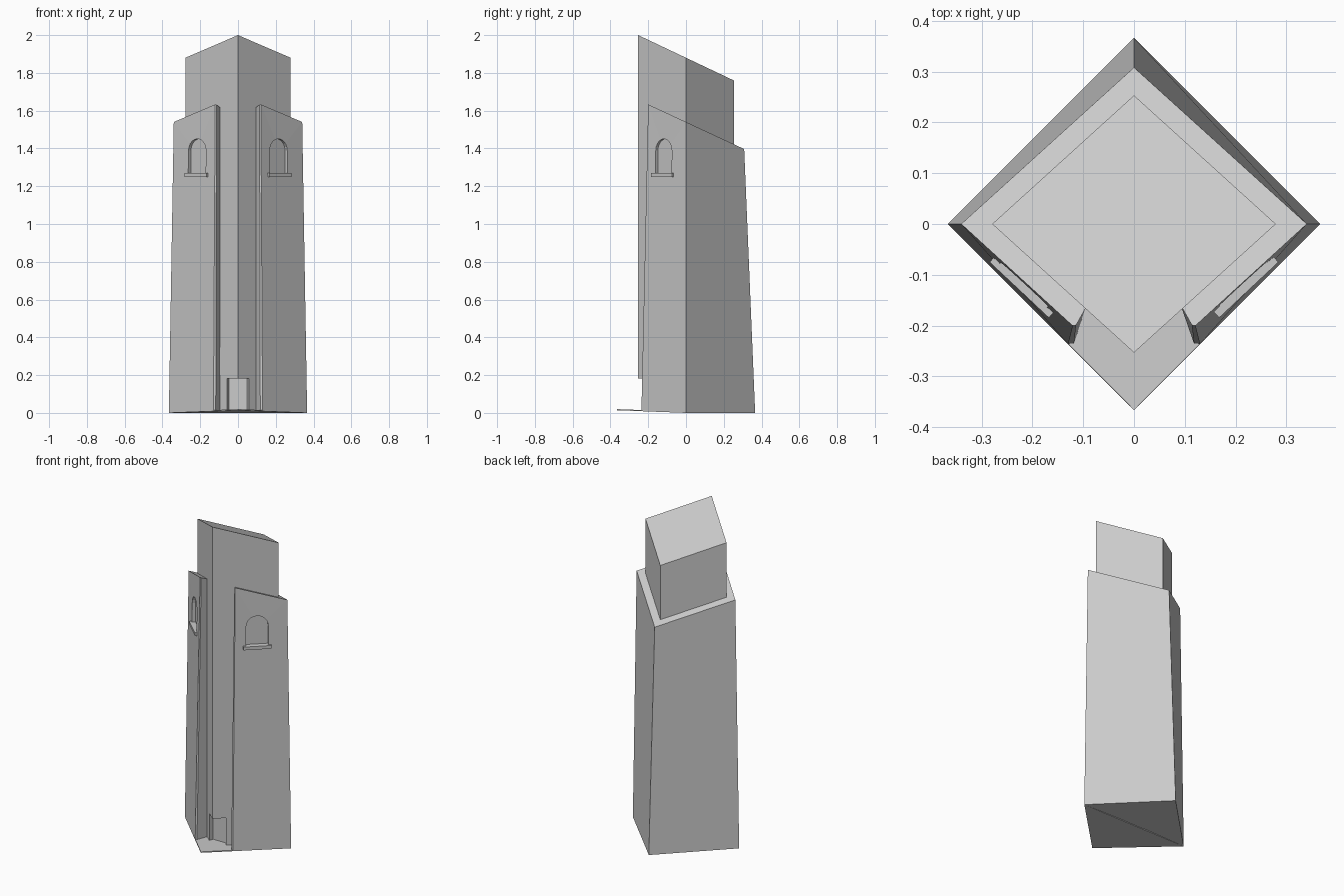
import bpy, bmesh, math
from mathutils import Vector

if "Cube" in bpy.data.objects:
    bpy.data.objects.remove(bpy.data.objects["Cube"])


def loft(name, bottom, top):
    """Closed solid between two matching rings of 3D points."""
    bm = bmesh.new()
    lo = [bm.verts.new(p) for p in bottom]
    hi = [bm.verts.new(p) for p in top]
    n = len(lo)
    bm.faces.new(lo[::-1])
    bm.faces.new(hi)
    for i in range(n):
        j = (i + 1) % n
        bm.faces.new((lo[i], lo[j], hi[j], hi[i]))
    bmesh.ops.recalc_face_normals(bm, faces=bm.faces)
    me = bpy.data.meshes.new(name)
    bm.to_mesh(me)
    bm.free()
    ob = bpy.data.objects.new(name, me)
    bpy.context.collection.objects.link(ob)
    return ob


def mirrored(pts):
    """Extend a right-hand half outline to the left side."""
    return pts + [(-x, y) for x, y in reversed(pts) if x != 0]


def base_z(y):
    return 0.014 * max(0.0, -y) / 0.366


# Tapered outer shell, open at the front corner, with a sloping roof
low = mirrored([(0, 0.366), (0.366, 0), (0.13, -0.236), (0.118, -0.235), (0.094, -0.160), (0.04, -0.12)])
high = mirrored([(0, 0.308), (0.340, 0), (0.121, -0.200), (0.114, -0.199), (0.092, -0.160), (0.04, -0.12)])
shell = loft("outer_shell",
             [(x, y, base_z(y)) for x, y in low],
             [(x, y, 1.54 - 0.465 * y) for x, y in high])

# Inner core: upper diamond shaft with a sloping top
diamond = [(0, -0.253), (0.279, 0), (0, 0.253), (-0.279, 0)]
loft("core_shaft", [(x, y, 0.183) for x, y in diamond],
     [(x, y, 1.88 - 0.474 * y) for x, y in diamond])

# Core foot with the recessed doorway under the front corner
foot = mirrored([(0, 0.253), (0.279, 0), (0.057, -0.2013), (0.048, -0.175)])
loft("core_foot_doorway", [(x, y, 0.012) for x, y in foot],
     [(x, y, 0.183) for x, y in foot])

# Thin entrance floor, tilted up towards the front corner
tri = [(0.366, 0), (0, -0.366), (-0.366, 0)]
loft("entrance_floor", [(x, y, base_z(y)) for x, y in tri],
     [(x * 0.995, y, 0.006 + base_z(y)) for x, y in tri])

# Arched window niches and sills on both front faces
for side, s in (("right", 1), ("left", -1)):
    a, b = 0.345, 0.324
    u = Vector((s * a, b, 0)).normalized()
    n = Vector((s * b, -a, 0)).normalized()
    centre = Vector((s * 0.217, -b * (1 - 0.217 / a), 0))

    def place(du, z, dn):
        return centre + u * du + n * dn + Vector((0, 0, z))

    r = 0.063
    arch = [(-r, 1.262), (r, 1.262)] + [
        (r * math.cos(math.pi * i / 10), 1.388 + r * math.sin(math.pi * i / 10)) for i in range(11)]
    cutter = loft("window_cutter", [place(p, z, -0.02) for p, z in arch],
                  [place(p, z, 0.06) for p, z in arch])
    cutter.hide_render = True
    mod = shell.modifiers.new("window", 'BOOLEAN')
    mod.operation = 'DIFFERENCE'
    mod.solver = 'EXACT'
    mod.object = cutter
    bpy.context.view_layer.objects.active = shell
    bpy.ops.object.modifier_apply(modifier=mod.name)
    bpy.data.objects.remove(cutter)

    sill = [(-0.08, -0.022), (0.08, -0.022), (0.08, 0.013), (-0.08, 0.013)]
    loft("window_sill_" + side, [place(p, 1.25, d) for p, d in sill],
         [place(p, 1.27, d) for p, d in sill])
